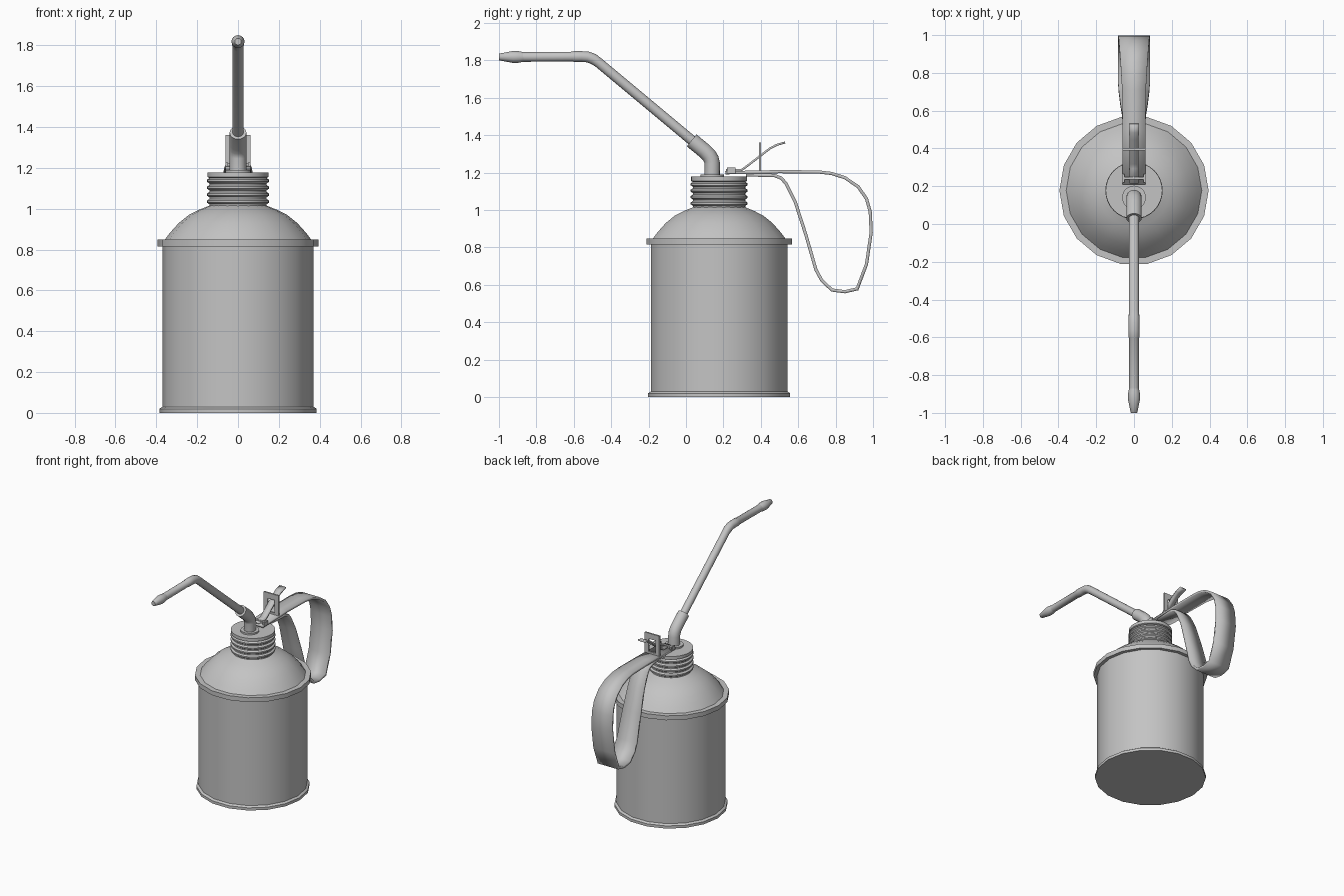
import bpy, bmesh, math
from mathutils import Vector

cube = bpy.data.objects.get("Cube")
if cube:
    bpy.data.objects.remove(cube, do_unlink=True)

metal = bpy.data.materials.new("grey_metal")
metal.use_nodes = True
GREY = (0.55, 0.55, 0.55, 1)
metal.diffuse_color = GREY
metal.node_tree.nodes["Principled BSDF"].inputs["Base Color"].default_value = GREY

CAN_Y = 0.177   # axis of the can
PIPE_Y = 0.14   # axis of the spout base


def finish(name, bm, angle=35):
    bmesh.ops.recalc_face_normals(bm, faces=bm.faces)
    mesh = bpy.data.meshes.new(name)
    bm.to_mesh(mesh)
    bm.free()
    mesh.materials.append(metal)
    mesh.shade_smooth()
    mesh.set_sharp_from_angle(angle=math.radians(angle))
    obj = bpy.data.objects.new(name, mesh)
    bpy.context.collection.objects.link(obj)
    return obj


def skin(name, rings):
    """Join rings of points into a capped tube."""
    bm = bmesh.new()
    loops = [[bm.verts.new(p) for p in ring] for ring in rings]
    n = len(loops[0])
    for a, b in zip(loops, loops[1:]):
        for i in range(n):
            j = (i + 1) % n
            bm.faces.new((a[i], a[j], b[j], b[i]))
    bm.faces.new(loops[0])
    bm.faces.new(loops[-1])
    return finish(name, bm)


def lathe(name, profile, y, sides):
    turn = [math.tau * i / sides for i in range(sides)]
    return skin(name, [[(r * math.cos(t), y + r * math.sin(t), z) for t in turn]
                       for r, z in profile])


def tube(name, path, sides=16):
    """Sweep a circle along (y, z, radius) points in the middle plane."""
    pts = [Vector((0, y, z)) for y, z, r in path]
    rings = []
    for i, p in enumerate(pts):
        before = (p - pts[i - 1]).normalized() if i else Vector()
        after = (pts[i + 1] - p).normalized() if i + 1 < len(pts) else Vector()
        d = (before + after).normalized()
        side = Vector((0, -d.z, d.y))
        r = path[i][2]
        rings.append([p + Vector((r * math.cos(t), 0, 0)) + side * r * math.sin(t)
                      for t in (math.tau * k / sides for k in range(sides))])
    return skin(name, rings)


def ribbon(name, path, thickness):
    """Bent strip through (y, z, half width) points."""
    bm = bmesh.new()
    rows = [(bm.verts.new((-w, y, z)), bm.verts.new((w, y, z))) for y, z, w in path]
    for a, b in zip(rows, rows[1:]):
        bm.faces.new((a[0], a[1], b[1], b[0]))
    obj = finish(name, bm)
    mod = obj.modifiers.new("thickness", 'SOLIDIFY')
    mod.thickness = thickness
    mod.offset = 0
    mod.use_even_offset = True
    return obj


def box(name, low, high):
    bm = bmesh.new()
    bmesh.ops.create_cube(bm, size=1)
    for v in bm.verts:
        v.co = [l + (c + 0.5) * (h - l) for c, l, h in zip(v.co, low, high)]
    return finish(name, bm)


# Can with its rolled rims and dome
lathe("can_body", [(0.385, 0), (0.385, 0.02), (0.37, 0.03), (0.37, 0.815),
                   (0.395, 0.815), (0.395, 0.848), (0.365, 0.848)], CAN_Y, 18)
lathe("dome", [(0.365, 0.84), (0.335, 0.88), (0.29, 0.93), (0.24, 0.97),
               (0.19, 0.995), (0.14, 1.015), (0.14, 1.03)], CAN_Y, 18)

# Threaded neck
neck = [(0.14, 1.01)]
for k in range(4):
    z = 1.022 + k * 0.034
    neck += [(0.14, z), (0.152, z + 0.008), (0.152, z + 0.018), (0.14, z + 0.026)]
neck += [(0.15, 1.155), (0.15, 1.178)]
lathe("threaded_neck", neck, CAN_Y, 32)

# Spout
lathe("spout_washer", [(0.063, 1.17), (0.063, 1.19)], PIPE_Y, 24)
tube("spout_elbow", [(0.14, 1.175, 0.041), (0.14, 1.25, 0.041), (0.135, 1.272, 0.041),
                     (0.122, 1.293, 0.041), (0.1, 1.315, 0.041), (0.03, 1.372, 0.041)])
tube("spout_pipe", [(0.07, 1.34, 0.027), (-0.47, 1.79, 0.027), (-0.495, 1.807, 0.029),
                    (-0.525, 1.818, 0.029), (-0.56, 1.82, 0.029), (-0.6, 1.82, 0.029),
                    (-0.605, 1.82, 0.026), (-0.9, 1.818, 0.026)])
tube("spout_nozzle", [(-0.87, 1.818, 0.026), (-0.895, 1.818, 0.031), (-0.925, 1.818, 0.032),
                      (-0.998, 1.818, 0.018), (-1.0, 1.818, 0.016)])

# Strap handle
ribbon("strap_handle", [
    (0.21, 1.199, 0.06), (0.5, 1.205, 0.06), (0.71, 1.203, 0.063), (0.78, 1.195, 0.067),
    (0.85, 1.172, 0.071), (0.92, 1.125, 0.076), (0.965, 1.06, 0.08), (0.985, 0.99, 0.082),
    (0.99, 0.88, 0.085), (0.965, 0.71, 0.085), (0.915, 0.578, 0.085), (0.85, 0.563, 0.085),
    (0.78, 0.572, 0.085), (0.725, 0.625, 0.083), (0.695, 0.68, 0.08), (0.64, 0.87, 0.073),
    (0.585, 1.04, 0.064), (0.535, 1.14, 0.06), (0.51, 1.17, 0.06), (0.47, 1.185, 0.06),
    (0.32, 1.187, 0.055)], 0.017)

# Thumb lever and the slotted plate it passes through
ribbon("thumb_lever", [(0.215, 1.213, 0.024), (0.295, 1.213, 0.024), (0.32, 1.23, 0.024),
                       (0.45, 1.33, 0.024), (0.485, 1.348, 0.026), (0.53, 1.361, 0.026)], 0.011)
PLATE = (0.39, 0.402)
for name, x0, x1, z0, z1 in (("plate_bottom", -0.06, 0.06, 1.2, 1.225),
                             ("plate_top", -0.06, 0.06, 1.32, 1.362),
                             ("plate_right", -0.06, -0.03, 1.225, 1.32),
                             ("plate_left", 0.03, 0.06, 1.225, 1.32)):
    box(name, (x0, PLATE[0], z0), (x1, PLATE[1], z1))

# Hinge lugs and pin
for side, x in (("right", -0.055), ("left", 0.055)):
    box("hinge_lug_" + side, (x - 0.006, 0.22, 1.195), (x + 0.006, 0.265, 1.226))
box("hinge_pin", (-0.062, 0.235, 1.207), (0.062, 0.25, 1.222))
